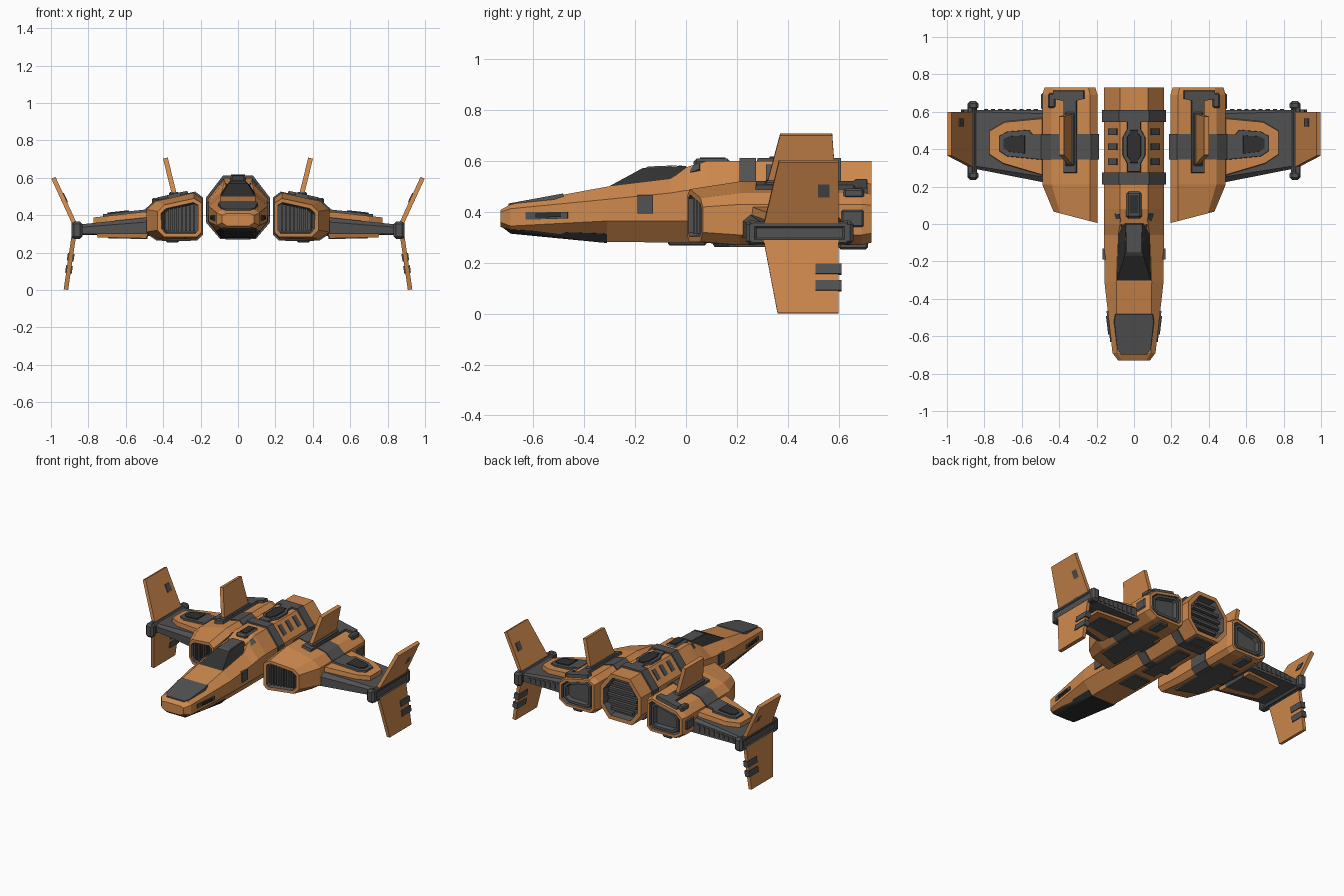
import bpy, bmesh
from mathutils import Vector, geometry

if "Cube" in bpy.data.objects:
    bpy.data.objects.remove(bpy.data.objects["Cube"])


def material(name, c):
    m = bpy.data.materials.new(name)
    m.diffuse_color = (*c, 1)
    m.use_nodes = True
    m.node_tree.nodes["Principled BSDF"].inputs["Base Color"].default_value = m.diffuse_color
    return m


ORANGE = material("orange_paint", (0.62, 0.25, 0.075))
GREY = material("dark_metal", (0.085, 0.085, 0.085))
BLACK = material("dark_glass", (0.03, 0.03, 0.03))


def finish(bm, name, mats, mirror):
    bmesh.ops.recalc_face_normals(bm, faces=bm.faces)
    me = bpy.data.meshes.new(name)
    bm.to_mesh(me)
    bm.free()
    ob = bpy.data.objects.new(name, me)
    bpy.context.collection.objects.link(ob)
    for m in mats:
        me.materials.append(m)
    if mirror:
        ob.modifiers.new("mirror", 'MIRROR').use_mirror_merge = False
    return ob


def loft(name, rings, mat, mirror=True, recess=()):
    """Skin closed rings; recess lists (end index, rim width, depth)."""
    bm = bmesh.new()
    vs = [[bm.verts.new(p) for p in r] for r in rings]
    n = len(rings[0])
    for a, b in zip(vs, vs[1:]):
        for i in range(n):
            bm.faces.new((a[i], a[(i + 1) % n], b[(i + 1) % n], b[i]))
    caps = {0: bm.faces.new(vs[0]), -1: bm.faces.new(vs[-1])}
    bmesh.ops.recalc_face_normals(bm, faces=bm.faces)
    for end, rim, depth in recess:
        f = caps[end]
        bmesh.ops.inset_region(bm, faces=[f], thickness=rim)
        walls = bmesh.ops.inset_region(bm, faces=[f], thickness=0.008, depth=-depth)
        for w in walls['faces'] + [f]:
            w.material_index = 1
    return finish(bm, name, [mat, GREY], mirror)


def plate(name, pts, out=(0, 0, 1), h=0.01, taper=1.0, mat=GREY, mirror=True, sink=0.012):
    """Raised panel: polygon extruded along its normal, top scaled by taper."""
    pts = [Vector(p) for p in pts]
    n = geometry.normal(pts)
    if n.dot(Vector(out)) < 0:
        n = -n
    c = sum(pts, Vector()) / len(pts)
    return loft(name, [[p - n * sink for p in pts],
                       [c + (p - c) * taper + n * h for p in pts]], mat, mirror)


def box(name, lo, hi, bevel=0.0, mat=GREY, mirror=True):
    bm = bmesh.new()
    bmesh.ops.create_cube(bm, size=1)
    for v in bm.verts:
        v.co = [(a + b) / 2 + k * (b - a) for a, b, k in zip(lo, hi, v.co)]
    if bevel:
        bmesh.ops.bevel(bm, geom=bm.edges[:], offset=bevel, segments=1, affect='EDGES')
    return finish(bm, name, [mat], mirror)


def hull(name, half, mat):
    """Convex solid from half of its points, symmetric about x = 0."""
    bm = bmesh.new()
    for x, y, z in half:
        for s in (-1, 1):
            bm.verts.new((s * x, y, z))
    bmesh.ops.convex_hull(bm, input=bm.verts)
    return finish(bm, name, [mat], False)


# Fuselage: octagonal sections from nose to tail
def octo(y, tw, w, bw, zt, zu, zl, zb):
    half = [(tw, zt), (w, zu), (w, zl), (bw, zb)]
    return [(x, y, z) for x, z in half] + [(-x, y, z) for x, z in reversed(half)]


BODY = (.075, .16, .09, .60, .49, .365, .28)
loft("fuselage", [octo(-.73, .065, .085, .06, .408, .40, .36, .343),
                  octo(-.69, .09, .115, .07, .43, .413, .345, .32),
                  octo(-.31, .095, .158, .09, .50, .45, .365, .283),
                  octo(-.06, .085, .16, .09, .53, .475, .365, .28),
                  octo(0, .075, .16, .09, .575, .485, .365, .28),
                  octo(.08, *BODY), octo(.73, *BODY)],
     ORANGE, False, [(-1, .03, .05)])
for i, (a, b) in enumerate([(.21, .275), (.545, .61)]):
    band = (.08, .17, .095, .612, .495, .36, .272)
    loft(f"fuselage_band_{i}", [octo(a, *band), octo(b, *band)], GREY, False)
for i in range(5):
    z, w = .35 + i * .045, (.085, .11, .115, .105, .075)[i]
    box(f"rear_engine_slat_{i}", (-w, .69, z - .009), (w, .715, z + .009), mirror=False)

# Canopy and nose panels
hull("canopy", [(.093, -.31, .497), (.088, -.05, .525), (.05, -.17, .573), (.043, 0, .582),
                (.06, .005, .565), (.08, -.06, .49)], BLACK)
hull("canopy_rear_panel", [(.047, -.165, .57), (.042, -.005, .585), (.04, -.15, .579)], GREY)


def nose_top(x, y):
    return (x, y, .43 + (y + .69) * .184)


plate("nose_panel", [nose_top(*p) for p in [(-.102, -.48), (.102, -.48), (.108, -.52), (.092, -.67),
      (.07, -.70), (-.07, -.70), (-.092, -.67), (-.108, -.52)]], h=.005, taper=.97, mirror=False)
hull("nose_underside", [(.097, -.69, .33), (.072, -.69, .315), (.12, -.31, .314),
                        (.092, -.31, .278), (.06, -.725, .343)], BLACK)
plate("nose_side_vent", [(.121, -.63, .37), (.121, -.63, .40), (.141, -.465, .40), (.141, -.465, .375)],
      (1, 0, 0), .006)
plate("nose_side_slot", [(.127, -.59, .378), (.127, -.59, .394), (.139, -.49, .394), (.139, -.49, .381)],
      (1, 0, 0), .011, mat=BLACK)
box("body_side_patch", (.14, -.19, .395), (.168, -.13, .468))


# Upper body details
def slope(y0, y1, t0, t1):
    return [(.075 + .085 * t, y, .60 - .11 * t) for t, y in ((t0, y0), (t0, y1), (t1, y1), (t1, y0))]


for i, y in enumerate((.315, .395, .475)):
    plate(f"slope_hatch_{i}", slope(y, y + .035, .15, .7), (1, 0, 1), .006)
plate("canopy_side_slit", [(.06, -.015, .565), (.075, .055, .59), (.10, .055, .565), (.082, -.015, .54)],
      (1, 0, 1), .006)


def ring2d(w, y0, y1, c, z):
    h = [(w * .6, y0), (w * .6, y0 + c), (w, y0 + 2 * c), (w, y1 - 2 * c), (w * .6, y1 - c), (w * .6, y1)]
    return [(x, y, z) for x, y in h] + [(-x, y, z) for x, y in reversed(h)]


plate("dorsal_hatch", ring2d(.062, .275, .555, .045, .6), h=.012, taper=.95, mirror=False)
plate("dorsal_hatch_inset", ring2d(.04, .32, .51, .02, .61), h=.008, taper=.9, mat=BLACK, mirror=False)
box("dorsal_vent", (-.042, .03, .575), (.042, .175, .61), .012, mirror=False)
box("dorsal_vent_core", (-.024, .055, .59), (.024, .155, .614), mat=BLACK, mirror=False)
for i, (w, a, b) in enumerate([(.065, -.07, .08), (.05, .14, .5), (.07, .62, .70)]):
    box(f"belly_panel_{i}", (-w, a, .269), (w, b, .30), .005, mirror=False)

# Engine nacelles
NAC = [(.195, .30), (.225, .27), (.43, .27), (.49, .31), (.49, .43), (.44, .475), (.235, .52), (.195, .49)]
FRONT = [(.195, .31), (.22, .283), (.395, .283), (.43, .32), (.43, .42), (.395, .455), (.235, .49), (.195, .465)]


def nac(y, s=1.0):
    return [(.343 + (x - .343) * s, y, .395 + (z - .395) * s) for x, z in NAC]


def face_y(x):
    return .005 + (x - .195) * .26


def nac_top(x, y, dz=0):
    return (x, y, .52 - (x - .235) * .22 + dz)


loft("nacelle", [[(x, face_y(x), z) for x, z in FRONT], nac(.21), nac(.69), nac(.73, .92)],
     ORANGE, True, [(0, .022, .035), (-1, .02, .03)])
for i in range(8):
    x = .235 + i * .022
    box(f"intake_slat_{i}", (x - .005, face_y(x) + .012, .315), (x + .005, face_y(x) + .05, .462 - i * .0045))
loft("exhaust_frame", [nac(.69, .74), nac(.725, .70)], GREY, True, [(-1, .018, .025)])
loft("nacelle_band", [nac(.345, 1.05), nac(.48, 1.05)], GREY)
plate("nacelle_spine", [nac_top(*p) for p in [(.305, .27), (.375, .27), (.375, .66), (.43, .67),
      (.43, .715), (.265, .715), (.265, .67), (.305, .66)]], h=.018, taper=.98)
plate("nacelle_fin", [(.338, .315, .50), (.388, .37, .705), (.388, .575, .705), (.338, .59, .50)],
      (1, 0, 0), .013, mat=ORANGE, sink=.013)
box("fin_root", (.315, .31, .49), (.37, .60, .525), .008)
box("nacelle_under_box", (.315, .60, .253), (.385, .715, .29), .008)
plate("nacelle_under_panel", [(.25, .10, .27), (.41, .16, .27), (.41, .56, .27), (.25, .56, .27)],
      (0, 0, -1), .007, .95)
box("nacelle_side_clamp", (.46, .61, .34), (.497, .70, .41), .008)
box("nacelle_top_clamp", (.42, .62, .455), (.46, .70, .492), .008)

# Wings with stacked raised panels
def wing_pts(pts, z0, k):
    return [(x, y, z0 - (x - .48) * k) for x, y in pts]


loft("wing", [[(.47, .22, .30), (.47, .22, .365), (.47, .25, .39), (.47, .59, .39), (.47, .61, .37), (.47, .61, .29)],
              [(.85, .295, .30), (.85, .295, .335), (.85, .31, .35), (.85, .60, .35), (.85, .61, .34),
               (.85, .61, .295)]], GREY)
plate("wing_panel", wing_pts([(.48, .255), (.70, .32), (.775, .37), (.775, .50), (.69, .55), (.48, .57)],
      .39, .11), h=.03, taper=.95, mat=ORANGE)
plate("wing_panel_inset", wing_pts([(.48, .34), (.68, .36), (.725, .39), (.725, .47), (.68, .495), (.56, .505),
      (.54, .48), (.48, .48)], .42, .11), h=.012, taper=.96)
plate("wing_panel_core", wing_pts([(.58, .375), (.67, .385), (.70, .405), (.70, .455), (.67, .47), (.58, .475)],
      .432, .11), h=.006, taper=.95, mat=BLACK)
plate("wing_under_panel", [(.48, .26, .292), (.76, .33, .298), (.76, .54, .298), (.48, .57, .292)],
      (0, 0, -1), .016, .93, ORANGE)
plate("wing_under_inset", [(.48, .33, .28), (.70, .36, .285), (.70, .50, .285), (.48, .51, .28)],
      (0, 0, -1), .008, .95)
for i in range(8):
    x = .525 + i * .038
    y = .232 + (x - .47) * .197
    z = .36 - (x - .47) * .09
    box(f"leading_rib_{i}", (x - .011, y - .008, .308), (x + .011, y + .02, z))
    box(f"trailing_rib_{i}", (x - .011, .59, .308), (x + .011, .616, z))

# Wing tip pods and winglets
box("tip_pod", (.84, .25, .28), (.882, .65, .357), .012)
for i, y in enumerate((.235, .61)):
    box(f"tip_pod_cap_{i}", (.832, y, .272), (.89, y + .048, .366), .014)
box("tip_pod_rail_top", (.86, .25, .338), (.89, .64, .362), .006)
box("tip_pod_rail_bottom", (.86, .25, .275), (.89, .64, .298), .006)
plate("upper_winglet", [(.872, .305, .35), (.987, .365, .60), (.987, .60, .60), (.872, .60, .35)],
      (1, 0, 0), .012, mat=ORANGE)
plate("upper_winglet_patch", [(.924, .52, .463), (.947, .52, .513), (.947, .565, .513), (.924, .565, .463)],
      (-1, 0, 1), .017)
plate("lower_winglet", [(.878, .305, .29), (.92, .36, .002), (.92, .60, .002), (.878, .60, .29)],
      (1, 0, 0), .012, mat=ORANGE)
for i, z in enumerate((.09, .155)):
    x0, x1 = .92 - z * .146, .92 - (z + .04) * .146
    plate(f"lower_winglet_tab_{i}", [(x0, .51, z), (x1, .51, z + .04), (x1, .612, z + .04), (x0, .612, z)],
          (1, 0, 0), .018, sink=.018)
